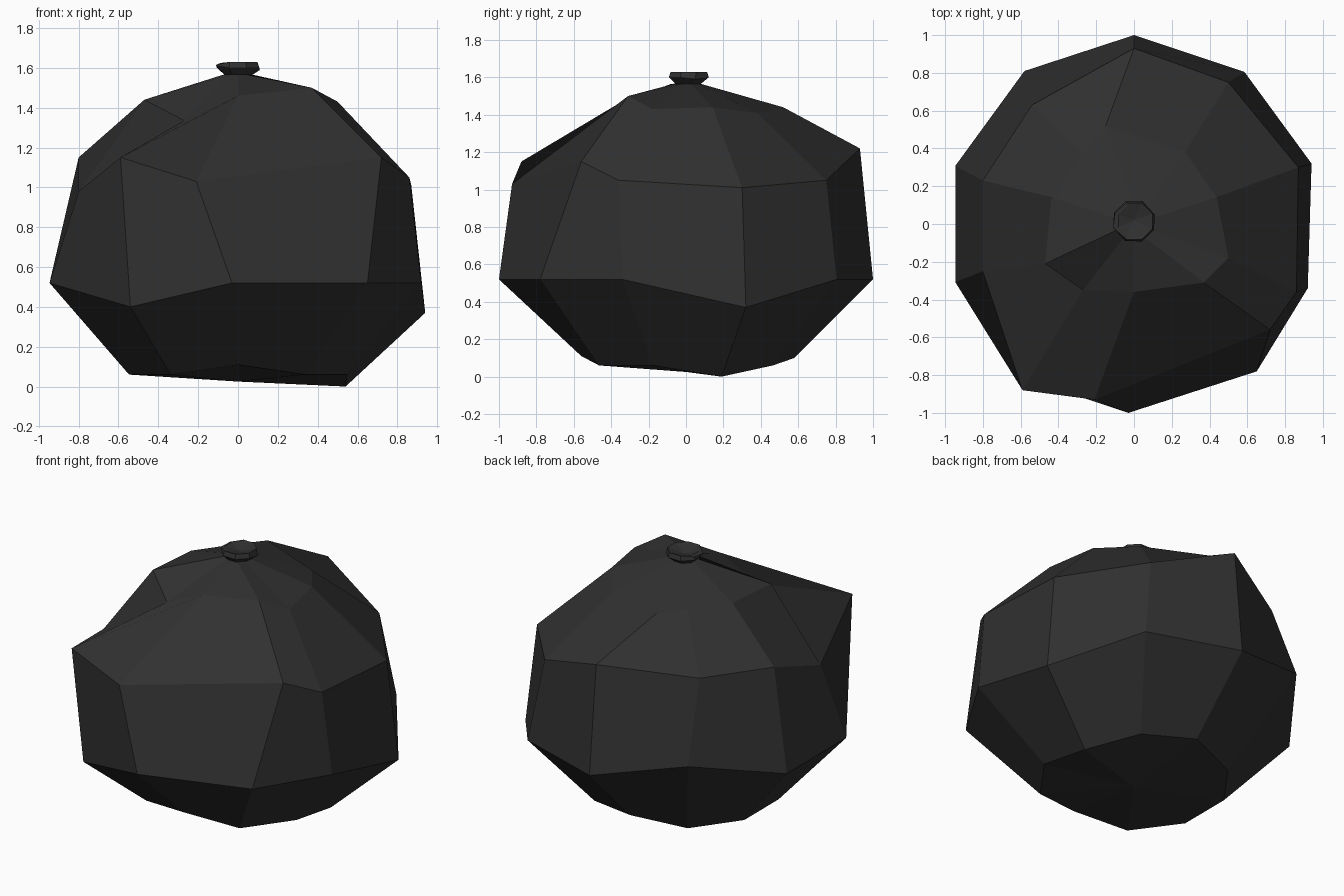
import bpy, bmesh, math

if "Cube" in bpy.data.objects:
    bpy.data.objects.remove(bpy.data.objects["Cube"])

SIDES = 10

plastic = bpy.data.materials.new("black plastic")
plastic.diffuse_color = (0.03, 0.03, 0.03, 1)
plastic.use_nodes = True
plastic.node_tree.nodes["Principled BSDF"].inputs["Base Color"].default_value = plastic.diffuse_color


def ring(n, r, z, dents={}, phase=18, cx=0, cy=0):
    """Regular ring of points; dents replace single points to crumple it."""
    pts = []
    for k in range(n):
        a = math.radians(phase + 360 * k / n)
        pts.append(dents.get(k, (cx + r * math.cos(a), cy + r * math.sin(a), z)))
    return pts


def loft(name, rings, bottom=None, top=None):
    """Skin stacked rings with flat faces and close the ends with fans."""
    bm = bmesh.new()
    loops = [[bm.verts.new(p) for p in r] for r in rings]
    n = len(rings[0])
    for lo, hi in zip(loops, loops[1:]):
        for k in range(n):
            j = (k + 1) % n
            bm.faces.new((lo[k], lo[j], hi[j], hi[k]))
    for loop, tip in ((loops[0], bottom), (loops[-1], top)):
        if tip:
            v = bm.verts.new(tip)
            for k in range(n):
                bm.faces.new((loop[k], loop[(k + 1) % n], v))
    bmesh.ops.recalc_face_normals(bm, faces=bm.faces)
    me = bpy.data.meshes.new(name)
    bm.to_mesh(me)
    bm.free()
    me.materials.append(plastic)
    ob = bpy.data.objects.new(name, me)
    bpy.context.collection.objects.link(ob)
    return ob


# Bulging sack: base, belly, shoulder, upper slope and gathered neck
loft("bag_body", [
    ring(SIDES, 0.575, 0.06, {0: (0.54, 0.19, 0.0), 2: (0, 0.58, 0.10),
                              7: (0, -0.56, 0.11)}),
    ring(SIDES, 0.995, 0.52, {0: (0.94, 0.32, 0.37), 2: (0, 1.0, 0.52),
                              3: (-0.58, 0.81, 0.66), 6: (-0.54, -0.83, 0.40),
                              7: (-0.03, -1.0, 0.52), 8: (0.65, -0.78, 0.52),
                              9: (0.92, -0.34, 0.52)}),
    ring(SIDES, 0.91, 1.05, {0: (0.87, 0.30, 1.01), 1: (0.50, 0.75, 1.05),
                             2: (0, 0.93, 1.22), 3: (-0.54, 0.63, 1.16),
                             4: (-0.80, 0.23, 1.15), 5: (-0.80, -0.25, 0.98),
                             6: (-0.59, -0.88, 1.15), 7: (-0.21, -0.93, 1.03),
                             8: (0.72, -0.56, 1.15), 9: (0.86, -0.36, 1.05)}),
    ring(SIDES, 0.46, 1.44, {1: (0.27, 0.38, 1.41), 2: (-0.15, 0.52, 1.44),
                             5: (-0.47, -0.21, 1.44), 6: (-0.27, -0.35, 1.335),
                             7: (0, -0.36, 1.46), 8: (0.37, -0.31, 1.50),
                             9: (0.50, -0.18, 1.43)}),
    ring(SIDES, 0.08, 1.565),
], bottom=(0, 0, 0.025), top=(0, 0, 1.57))

# Tied knot: pinched stem flaring into a small open cup
loft("bag_knot", [
    ring(8, 0.055, 1.55, phase=22, cy=0.01),
    ring(8, 0.115, 1.60, {0: (0.11, 0.05, 1.59), 4: (-0.11, -0.02, 1.61)},
         phase=22, cy=0.015),
    ring(8, 0.105, 1.63, {4: (-0.11, -0.02, 1.615), 3: (-0.10, 0.06, 1.62)},
         phase=22, cy=0.015),
    ring(8, 0.09, 1.625, phase=22, cy=0.015),
], top=(0, 0.02, 1.60))
